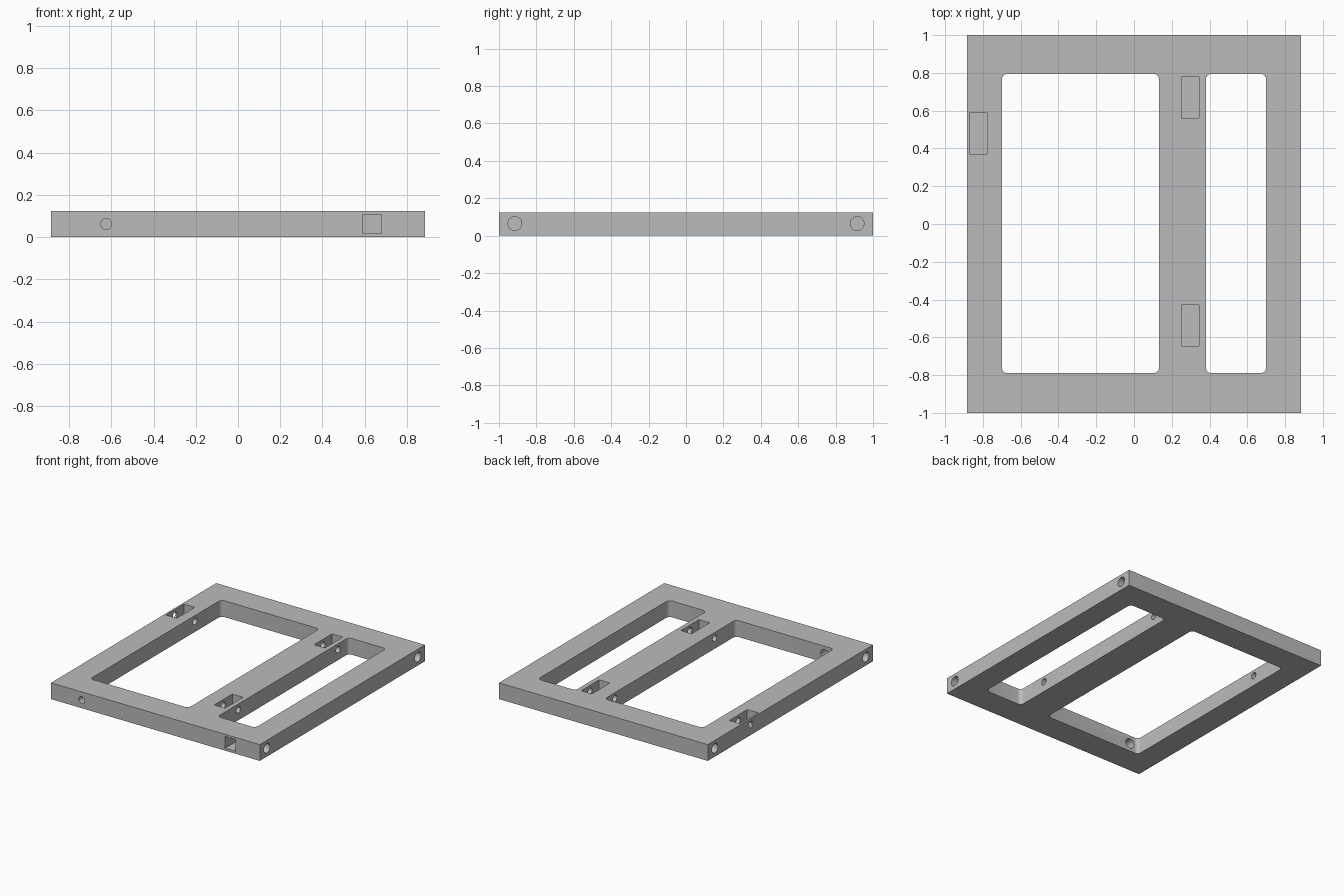
import bpy
import bmesh
from math import radians
from mathutils import Matrix, Vector

if "Cube" in bpy.data.objects:
    bpy.data.objects.remove(bpy.data.objects["Cube"], do_unlink=True)

WIDTH, LENGTH, HEIGHT = 1.77, 2.0, 0.125
MID_Z = HEIGHT / 2

grey = bpy.data.materials.new("plain grey")
grey.use_nodes = True
grey.diffuse_color = (0.5, 0.5, 0.5, 1)
grey.node_tree.nodes["Principled BSDF"].inputs["Base Color"].default_value = grey.diffuse_color


def make_object(name, bm):
    mesh = bpy.data.meshes.new(name)
    bmesh.ops.recalc_face_normals(bm, faces=bm.faces)
    bm.to_mesh(mesh)
    bm.free()
    mesh.materials.append(grey)
    obj = bpy.data.objects.new(name, mesh)
    bpy.context.collection.objects.link(obj)
    return obj


def box(name, low, high, corner=0):
    """Box between two corners, with optionally rounded upright edges."""
    low, high = Vector(low), Vector(high)
    bm = bmesh.new()
    bmesh.ops.create_cube(bm, size=1)
    bmesh.ops.scale(bm, vec=high - low, verts=bm.verts)
    bmesh.ops.translate(bm, vec=(low + high) / 2, verts=bm.verts)
    if corner:
        upright = [e for e in bm.edges if abs(e.verts[0].co.z - e.verts[1].co.z) > 0.01]
        bmesh.ops.bevel(bm, geom=upright, offset=corner, segments=6,
                        profile=0.5, affect='EDGES')
    return make_object(name, bm)


def bore(name, start, end, radius):
    """Round cutter running between two points."""
    start, end = Vector(start), Vector(end)
    axis = end - start
    turn = axis.to_track_quat('Z', 'Y').to_matrix().to_4x4()
    bm = bmesh.new()
    bmesh.ops.create_cone(bm, cap_ends=True, segments=16, radius1=radius, radius2=radius,
                          depth=axis.length,
                          matrix=Matrix.Translation((start + end) / 2) @ turn)
    return make_object(name, bm)


frame = box("frame", (-WIDTH / 2, -1, 0), (WIDTH / 2, 1, HEIGHT))
cutters = []

# Wide and narrow openings
for x0, x1 in ((-0.70, 0.133), (0.38, 0.70)):
    cutters.append(box("opening", (x0, -0.79, -0.1), (x1, 0.795, 0.3), corner=0.03))

# Nut pockets in the top, each crossed by a small bolt hole
for x, y, bar in ((-0.825, 0.48, (-0.95, -0.65)),
                  (0.298, 0.67, (0.08, 0.43)),
                  (0.298, -0.538, (0.08, 0.43))):
    cutters.append(box("top_pocket", (x - 0.046, y - 0.109, 0.035), (x + 0.046, y + 0.109, 0.2)))
    cutters.append(bore("bolt_hole", (bar[0], y, 0.08), (bar[1], y, 0.08), 0.025))

# Pocket in the front edge
cutters.append(box("front_pocket", (0.589, -1.1, 0.018), (0.68, -0.83, 0.108)))

# Stepped hole through the front bar
cutters.append(bore("front_hole", (-0.625, -1.1, MID_Z), (-0.625, -0.75, MID_Z), 0.026))
cutters.append(bore("front_counterbore", (-0.625, -0.9, MID_Z), (-0.625, -0.74, MID_Z), 0.037))

# Blind holes in the ends of both cross bars
for side in (-1, 1):
    for y in (-0.915, 0.915):
        cutters.append(bore("end_hole", (side * 0.95, y, 0.065), (side * 0.64, y, 0.065), 0.037))

# Cut everything out of the frame
bpy.ops.object.select_all(action='DESELECT')
frame.select_set(True)
bpy.context.view_layer.objects.active = frame
for cutter in cutters:
    mod = frame.modifiers.new("cut", 'BOOLEAN')
    mod.operation = 'DIFFERENCE'
    mod.solver = 'EXACT'
    mod.object = cutter
    bpy.ops.object.modifier_apply(modifier=mod.name)
    bpy.data.objects.remove(cutter, do_unlink=True)

bpy.ops.object.shade_smooth_by_angle(angle=radians(30))
